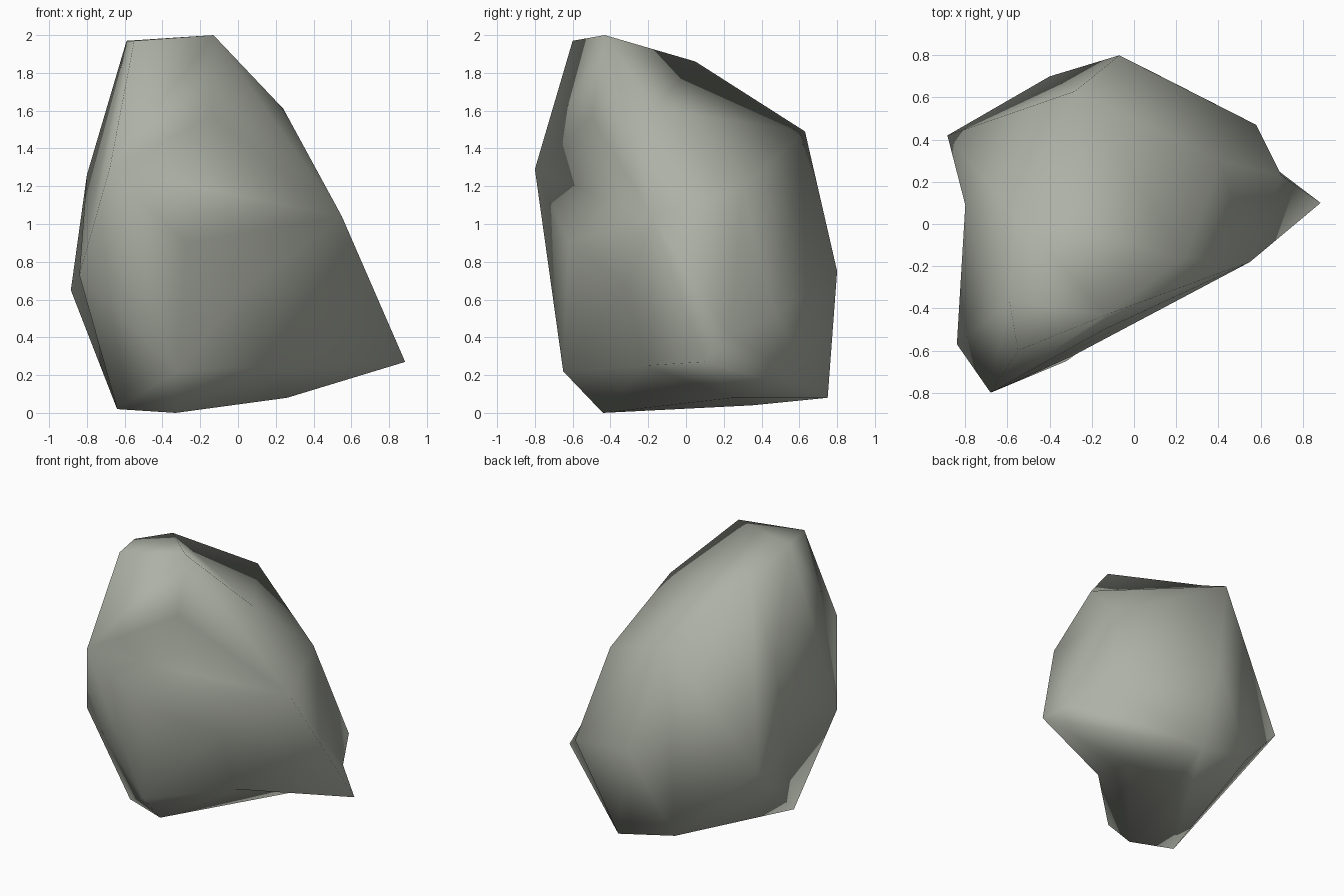
import bpy, bmesh

if "Cube" in bpy.data.objects:
    bpy.data.objects.remove(bpy.data.objects["Cube"])

# Rock corners: named so the dents and folds can refer to them
P = dict(
    top_front=(-.55, -.60, 1.97), top_left=(-.59, -.37, 1.97), top_right=(-.13, -.43, 2.0),
    top_back=(-.57, .05, 1.86), brow=(-.14, -.50, 1.57),
    back_high=(-.28, .63, 1.49), shoulder=(.24, -.16, 1.61), side_high=(.41, .30, 1.19),
    ridge=(.55, -.18, 1.04), spike=(.885, .10, .27), side_back=(.58, .47, .52),
    back=(-.07, .80, .75), back_low=(.03, .75, .08), back_left_low=(-.40, .70, .16),
    left_back=(-.885, .42, .65), left_high=(-.80, .09, 1.26), front_left=(-.68, -.80, 1.29),
    left_low=(-.84, -.57, .73), base_left=(-.64, -.35, .02), base_front=(-.33, -.44, 0),
    front_low=(-.32, -.65, .22), front_mid=(-.28, -.62, .90), base_right=(.26, .25, .08),
    base_mid=(-.10, .35, .04))

bm = bmesh.new()
V = {k: bm.verts.new(p) for k, p in P.items()}
bmesh.ops.convex_hull(bm, input=bm.verts[:])
V = {k: v for k, v in V.items() if v.is_valid and v.link_faces}


def fold(a, b):
    """Turn the edge between two corners into the other diagonal."""
    if a in V and b in V:
        e = bm.edges.get((V[a], V[b]))
        if e:
            bmesh.ops.rotate_edges(bm, edges=[e])


def dent(names, new, point):
    """Replace the patch of faces among these corners by a fan to a pushed-in corner."""
    ring = {V[k] for k in names.split() if k in V}
    faces = {f for f in bm.faces if all(v in ring for v in f.verts)}
    rim = [(lp.vert, lp.link_loop_next.vert) for f in faces for lp in f.loops
           if sum(g in faces for g in lp.edge.link_faces) == 1]
    if not rim:
        return
    bmesh.ops.delete(bm, geom=list(faces), context='FACES_ONLY')
    V[new] = bm.verts.new(point)
    for a, b in rim:
        bm.faces.new((a, b, V[new]))


# Concave folds at the left side and the top
fold('left_back', 'left_low')
fold('top_right', 'back_high')
# Notch behind the spike, undercut and valley on the front
dent('spike side_back side_high ridge back_low', 'notch', (.70, .23, .41))
dent('base_front front_low spike base_right', 'undercut', (.13, -.22, .25))
dent('front_low front_mid brow ridge spike undercut', 'valley', (.07, -.31, .68))

bmesh.ops.delete(bm, geom=[e for e in bm.edges if not e.link_faces], context='EDGES')
bmesh.ops.delete(bm, geom=[v for v in bm.verts if not v.link_faces], context='VERTS')
bmesh.ops.recalc_face_normals(bm, faces=bm.faces[:])
for f in bm.faces:
    f.smooth = True

me = bpy.data.meshes.new("rock")
bm.to_mesh(me)
bm.free()
rock = bpy.data.objects.new("rock", me)
bpy.context.collection.objects.link(rock)

# Grey stone
mat = bpy.data.materials.new("grey stone")
mat.diffuse_color = (.42, .44, .38, 1)
mat.use_nodes = True
mat.node_tree.nodes["Principled BSDF"].inputs["Base Color"].default_value = mat.diffuse_color
me.materials.append(mat)
